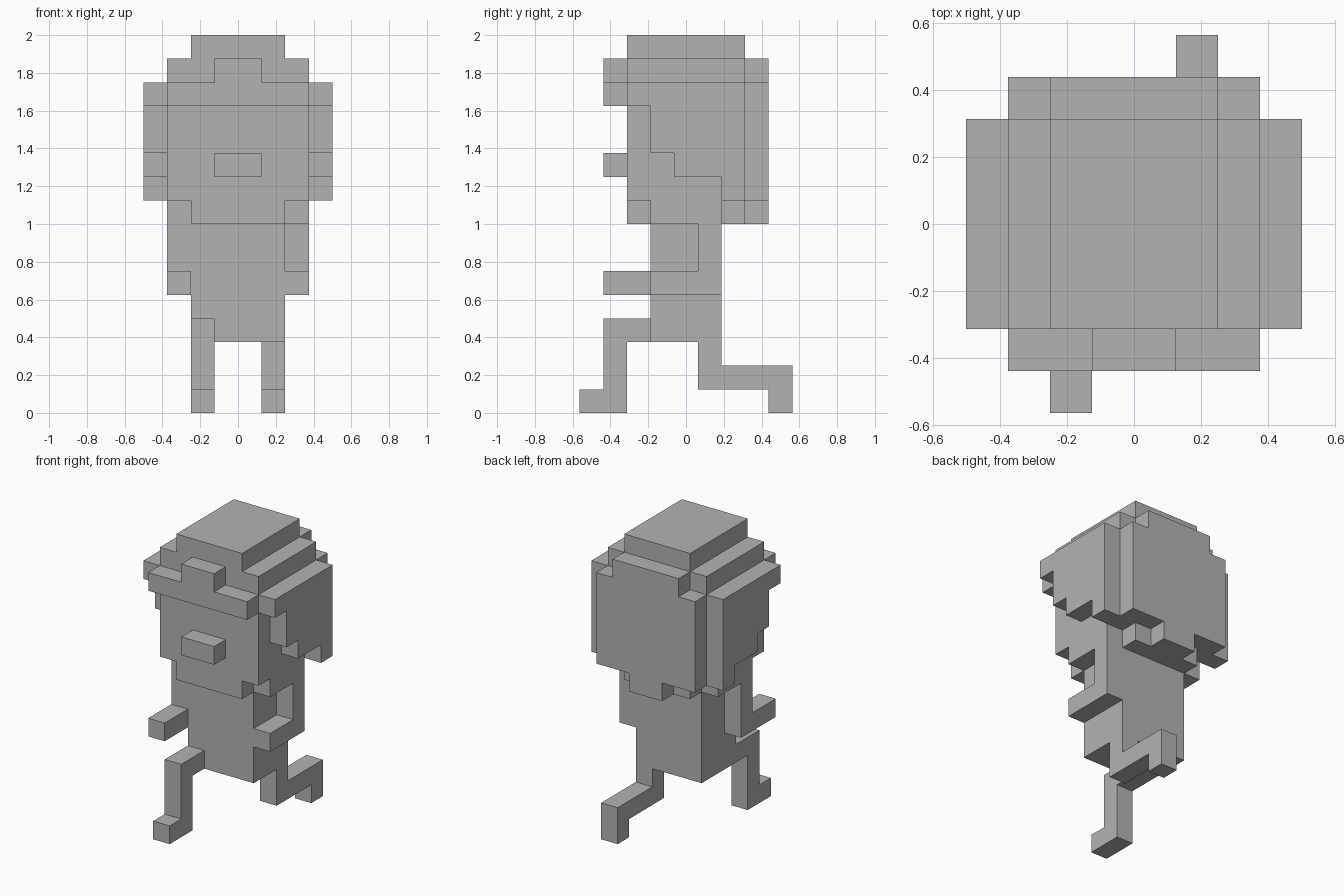
import bpy, bmesh
from mathutils import Vector

cube = bpy.data.objects.get("Cube")
if cube:
    bpy.data.objects.remove(cube, do_unlink=True)

U = 0.125                        # block size
ORIGIN = Vector((0, 4.5, 0))     # in blocks; y runs from the front toe to the back toe

grey = bpy.data.materials.new("plain_grey")
grey.use_nodes = True
COLOUR = (0.45, 0.45, 0.45, 1)
grey.diffuse_color = COLOUR
grey.node_tree.nodes["Principled BSDF"].inputs["Base Color"].default_value = COLOUR


def extrude(name, outline, axis, lo, hi):
    """Extrude a 2D block outline along an axis; the other two axes keep their order."""
    def point(a, b, depth):
        co = [a, b]
        co.insert("xyz".index(axis), depth)
        return (Vector(co) - ORIGIN) * U

    bm = bmesh.new()
    face = bm.faces.new([bm.verts.new(point(a, b, lo)) for a, b in outline])
    step = point(0, 0, hi) - point(0, 0, lo)
    top = bmesh.ops.extrude_face_region(bm, geom=[face], use_keep_orig=True)["geom"]
    bmesh.ops.translate(bm, vec=step, verts=[g for g in top if isinstance(g, bmesh.types.BMVert)])
    bmesh.ops.recalc_face_normals(bm, faces=bm.faces[:])
    mesh = bpy.data.meshes.new(name)
    bm.to_mesh(mesh)
    bm.free()
    mesh.materials.append(grey)
    obj = bpy.data.objects.new(name, mesh)
    bpy.context.collection.objects.link(obj)
    return obj


def rect(a0, a1, b0, b1):
    return [(a0, b0), (a1, b0), (a1, b1), (a0, b1)]


def mirrored(half):
    """Complete a half outline across x = 0."""
    return half + [(-a, b) for a, b in reversed(half)]


# Head, in stacked layers
extrude("head_lower", mirrored([(2, 2), (2, 3), (3, 3), (3, 6), (2, 6), (2, 7), (1, 7), (1, 8)]), "z", 8, 9)
extrude("head_middle", rect(-3, 3, 2, 8), "z", 9, 14)
extrude("head_upper", mirrored([(3, 2), (3, 7), (2, 7), (2, 8)]), "z", 14, 15)
extrude("head_crown", rect(-2, 2, 2, 7), "z", 15, 16)

# Fringe and nose
extrude("fringe", mirrored([(3, 13), (3, 14), (1, 14), (1, 15)]), "y", 1, 2)
extrude("nose", rect(-1, 1, 10, 11), "y", 1, 2)

# Stepped hair on both sides
side_hair = [(2, 14), (2, 13), (3, 13), (3, 11), (4, 11), (4, 10), (6, 10), (6, 9), (7, 9), (7, 14)]
extrude("left_side_hair", side_hair, "x", 3, 4)
extrude("right_side_hair", side_hair, "x", -4, -3)

# Torso
extrude("torso", rect(-2, 2, 3, 6), "z", 3, 8)

# Bent arms, one swung back and one swung forward
extrude("left_arm", [(3, 5), (6, 5), (6, 8), (5, 8), (5, 6), (3, 6)], "x", 2, 3)
extrude("right_arm", [(1, 5), (4, 5), (4, 8), (3, 8), (3, 6), (1, 6)], "x", -3, -2)

# Running legs
extrude("right_leg", [(0, 0), (2, 0), (2, 3), (3, 3), (3, 4), (1, 4), (1, 1), (0, 1)], "x", -2, -1)
extrude("left_leg", [(5, 3), (5, 1), (8, 1), (8, 0), (9, 0), (9, 2), (6, 2), (6, 3)], "x", 1, 2)
